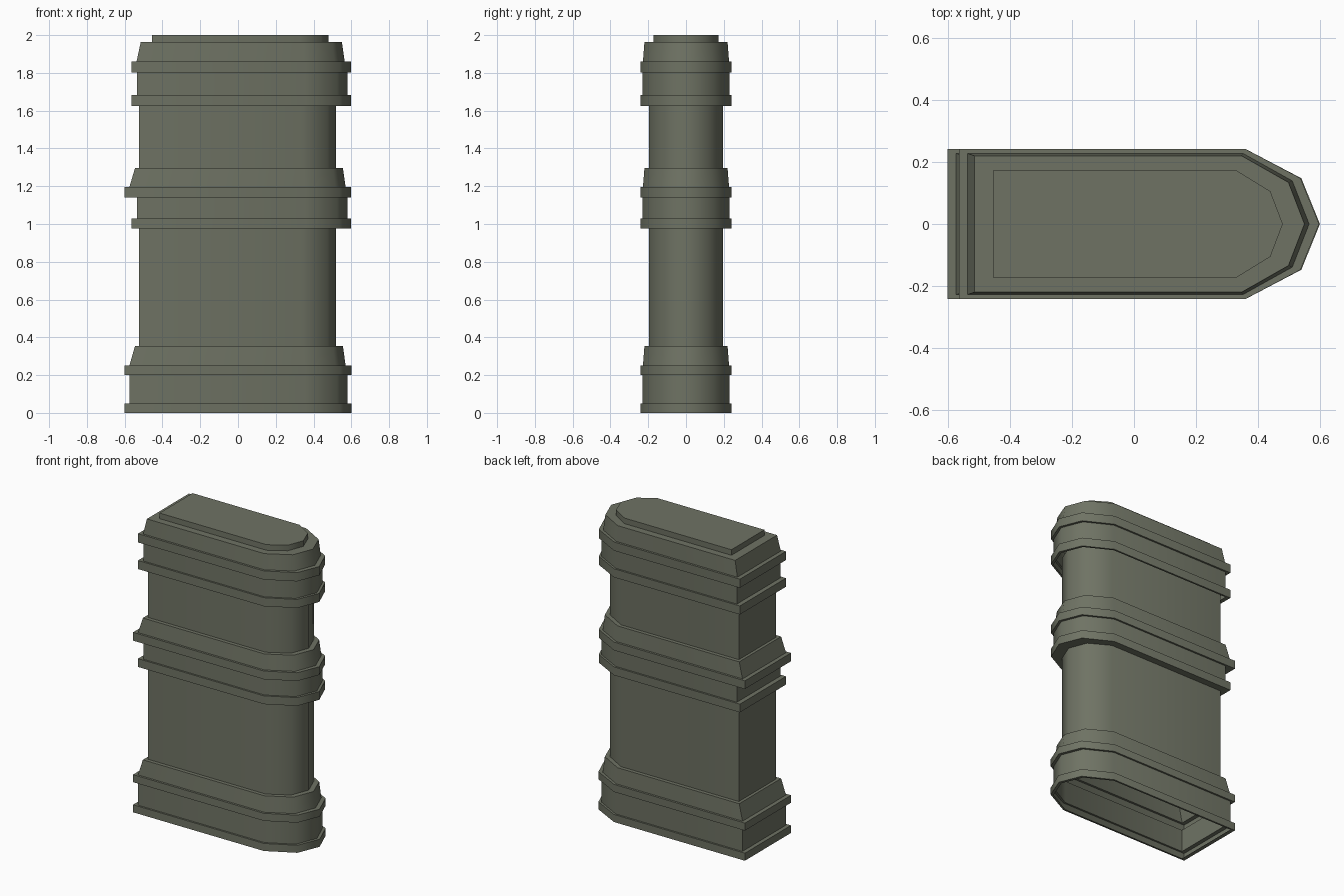
import bpy, bmesh, math

if "Cube" in bpy.data.objects:
    bpy.data.objects.remove(bpy.data.objects["Cube"])

mat = bpy.data.materials.new("olive grey stone")
mat.diffuse_color = (0.158, 0.171, 0.127, 1)
mat.use_nodes = True
mat.node_tree.nodes["Principled BSDF"].inputs["Base Color"].default_value = mat.diffuse_color


def outline(z, xl, xr, w):
    """Square back end, faceted pointed nose, counter-clockwise from above."""
    c = xr - (0.15 + 0.75 * (xr - 0.48))
    d = xr - (0.04 + 0.167 * (xr - 0.48))
    return [(xl, -w, z), (c, -w, z), (d, -0.61 * w, z), (xr, 0, z),
            (d, 0.61 * w, z), (c, w, z), (xl, w, z)]


def loft(name, rings, cap=False):
    bm = bmesh.new()
    loops = [[bm.verts.new(p) for p in outline(*r)] for r in rings]
    for a, b in zip(loops, loops[1:]):
        for i in range(7):
            j = (i + 1) % 7
            bm.faces.new((a[i], a[j], b[j], b[i]))
    if cap:
        bm.faces.new(loops[-1])
    me = bpy.data.meshes.new(name)
    bm.to_mesh(me)
    bm.free()
    me.materials.append(mat)
    ob = bpy.data.objects.new(name, me)
    bpy.context.collection.objects.link(ob)
    bpy.ops.object.select_all(action='DESELECT')
    ob.select_set(True)
    bpy.context.view_layer.objects.active = ob
    bpy.ops.object.shade_smooth_by_angle(angle=math.radians(50))
    return ob


SHAFT = (-0.525, 0.52, 0.195)


def band(z0, z1, xl, xr, w, inner):
    """Projecting rim with underside and top ledges back to the inner wall."""
    return [(z0, *inner), (z0, xl, xr, w), (z1, xl, xr, w), (z1, *inner)]


# hollow shaft
loft("shaft", [(0.35, *SHAFT), (1.68, *SHAFT)])

# base moulding, open underneath
wall = (-0.575, 0.58, 0.23)
loft("base", band(0, 0.05, -0.602, 0.6, 0.242, wall)
     + band(0.2, 0.25, -0.602, 0.6, 0.242, wall)
     + [(0.25, -0.575, 0.57, 0.228), (0.355, -0.545, 0.555, 0.22), (0.355, *SHAFT)])

# middle moulding
wall = (-0.535, 0.58, 0.23)
loft("middle_band", [(0.975, *SHAFT)]
     + band(0.975, 1.03, -0.565, 0.597, 0.242, wall)
     + band(1.14, 1.195, -0.602, 0.597, 0.242, wall)
     + [(1.195, -0.575, 0.57, 0.228), (1.297, -0.545, 0.555, 0.22), (1.297, *SHAFT)])

# crown moulding, with raised cap plate
loft("crown", band(1.625, 1.682, -0.565, 0.597, 0.242, wall)
     + band(1.802, 1.86, -0.565, 0.597, 0.242, wall)
     + [(1.86, -0.537, 0.565, 0.228), (1.963, -0.515, 0.55, 0.22),
        (1.963, -0.455, 0.48, 0.173), (2.0, -0.455, 0.48, 0.173)], cap=True)
